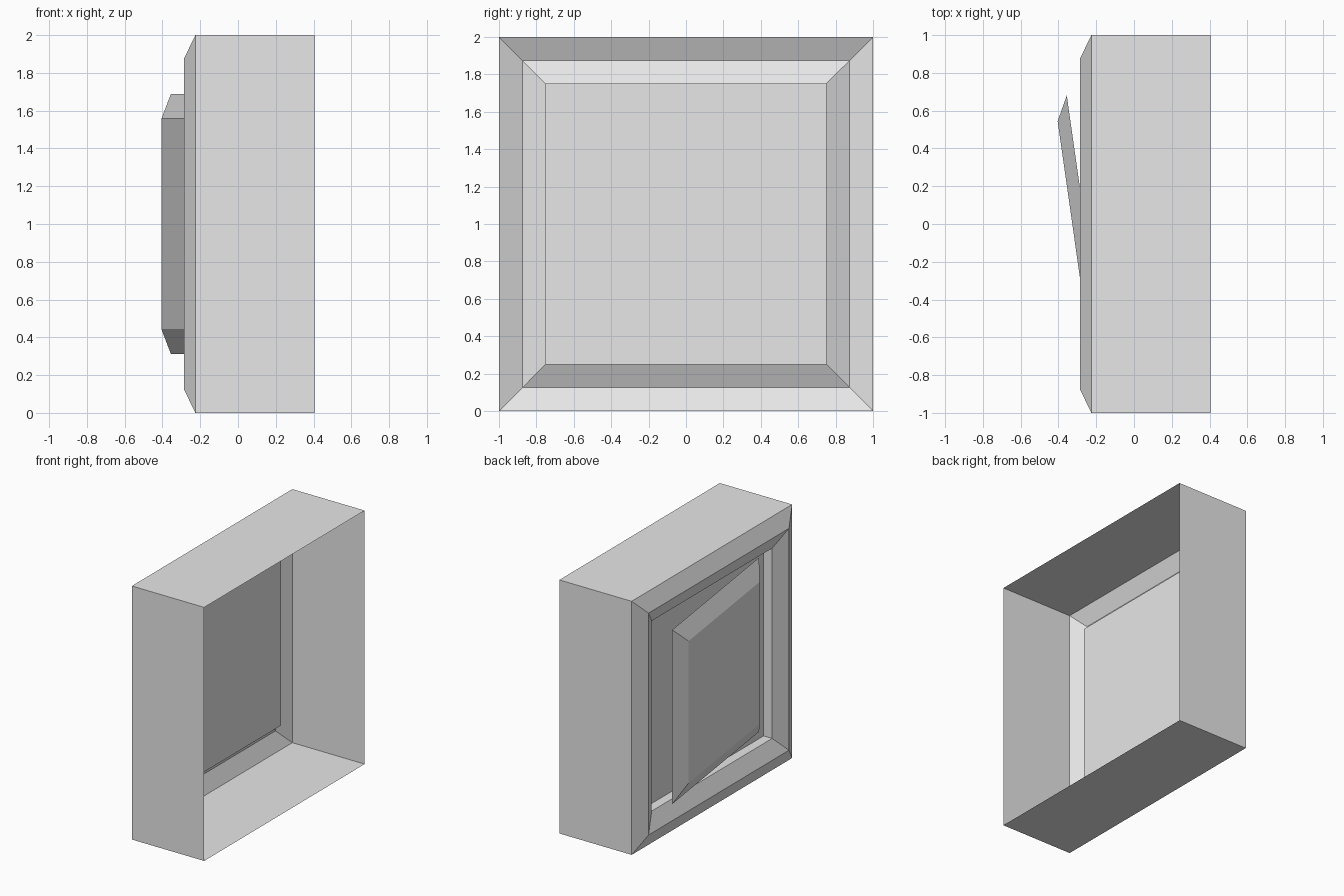
import bpy
import bmesh
import math

cube = bpy.data.objects.get("Cube")
if cube:
    bpy.data.objects.remove(cube, do_unlink=True)

grey = bpy.data.materials.new("plain grey")
grey.use_nodes = True
grey.diffuse_color = (0.8, 0.8, 0.8, 1)
grey.node_tree.nodes["Principled BSDF"].inputs["Base Color"].default_value = (0.8, 0.8, 0.8, 1)


def stepped_square(name, profile, location, close_start=False):
    """Join square rings, given as (x, half size), and cap the last one."""
    bm = bmesh.new()
    corners = ((-1, -1), (1, -1), (1, 1), (-1, 1))
    rings = [[bm.verts.new((x, y * half, z * half)) for y, z in corners]
             for x, half in profile]
    for a, b in zip(rings, rings[1:]):
        for i in range(4):
            j = (i + 1) % 4
            bm.faces.new((b[i], b[j], a[j], a[i]))
    bm.faces.new(reversed(rings[-1]))
    if close_start:
        bm.faces.new(rings[0])
    mesh = bpy.data.meshes.new(name)
    bm.to_mesh(mesh)
    bm.free()
    mesh.materials.append(grey)
    obj = bpy.data.objects.new(name, mesh)
    obj.location = location
    bpy.context.collection.objects.link(obj)
    return obj


# Housing: open box, bevelled rim, sloped inner lip and recessed panel
stepped_square("switch_housing",
               [(0.405, 1), (-0.226, 1), (-0.286, 0.875),
                (-0.226, 0.75), (-0.152, 0.75)],
               (0, 0, 1))

# Rocker: bevelled plate tilted about the vertical axis
rocker = stepped_square("switch_rocker", [(0, 0.687), (-0.067, 0.56)],
                        (-0.259, 0, 1), close_start=True)
rocker.rotation_euler.z = math.radians(8.1)
